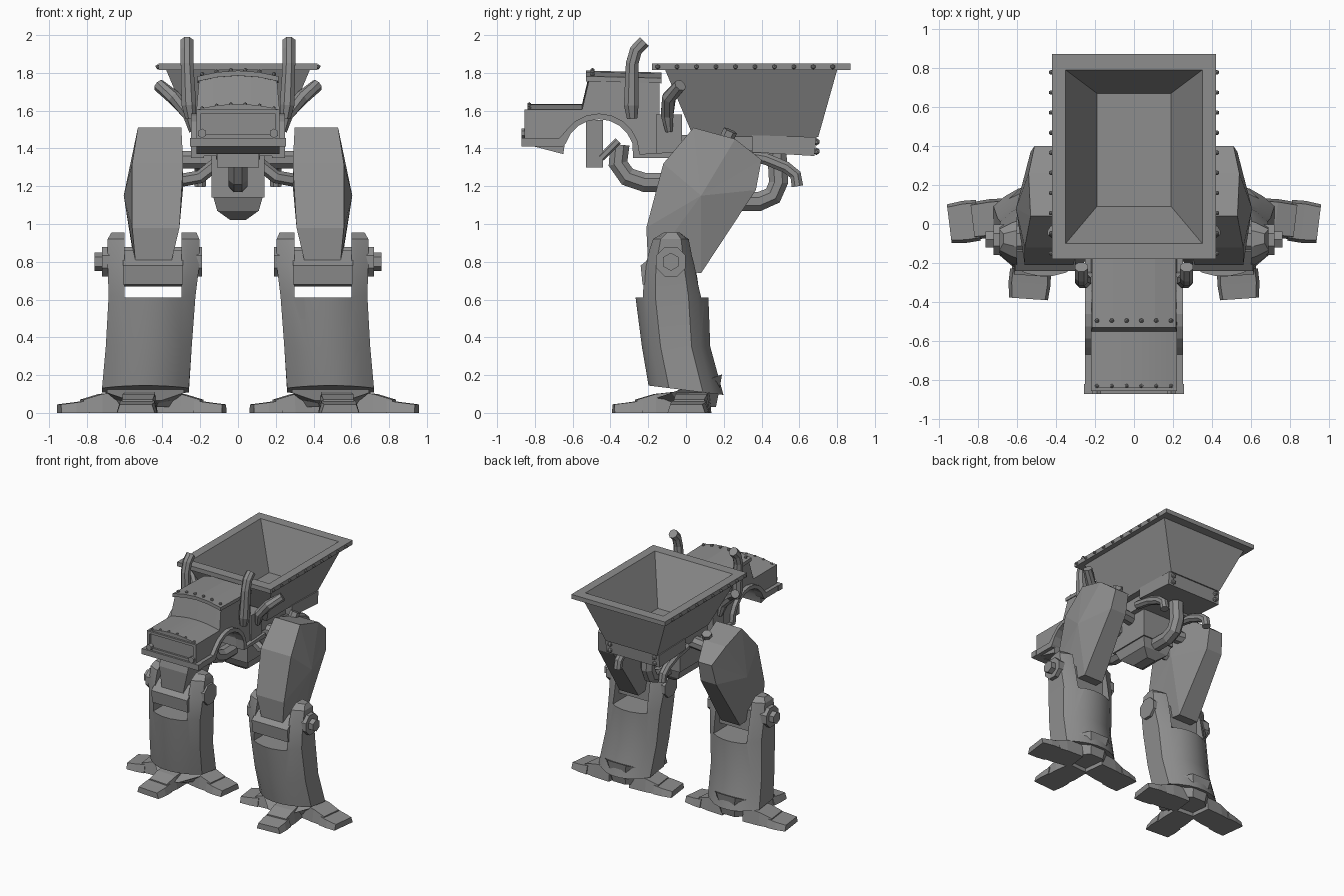
import bpy, bmesh, math
from mathutils import Vector, Matrix

if "Cube" in bpy.data.objects:
    bpy.data.objects.remove(bpy.data.objects["Cube"])

GREY = bpy.data.materials.new("plain_grey")
GREY.use_nodes = True
COLOUR = (0.27, 0.27, 0.27, 1)
GREY.diffuse_color = COLOUR
GREY.node_tree.nodes["Principled BSDF"].inputs["Base Color"].default_value = COLOUR


def finish(name, bm, mirror=False, smooth=False):
    bmesh.ops.recalc_face_normals(bm, faces=bm.faces)
    me = bpy.data.meshes.new(name)
    bm.to_mesh(me)
    bm.free()
    me.materials.append(GREY)
    ob = bpy.data.objects.new(name, me)
    bpy.context.scene.collection.objects.link(ob)
    if smooth:
        bpy.context.view_layer.objects.active = ob
        ob.select_set(True)
        bpy.ops.object.shade_smooth_by_angle(angle=math.radians(28))
        ob.select_set(False)
    if mirror:
        mod = ob.modifiers.new("mirror", "MIRROR")
        mod.use_mirror_merge = False
    return ob


def loft(bm, rings):
    """Skin a list of equal-length point rings and cap both ends."""
    rows = [[bm.verts.new(p) for p in r] for r in rings]
    n = len(rows[0])
    for a, b in zip(rows, rows[1:]):
        for i in range(n):
            j = (i + 1) % n
            bm.faces.new((a[i], a[j], b[j], b[i]))
    bm.faces.new(rows[0])
    bm.faces.new(rows[-1])


def rect(x0, x1, y0, y1, z):
    return [(x0, y0, z), (x1, y0, z), (x1, y1, z), (x0, y1, z)]


def solid(name, rings, **kw):
    bm = bmesh.new()
    loft(bm, rings)
    return finish(name, bm, **kw)


def box(name, x0, x1, y0, y1, z0, z1, **kw):
    return solid(name, [rect(x0, x1, y0, y1, z0), rect(x0, x1, y0, y1, z1)], **kw)


def prism(name, profile, x0, x1, **kw):
    return solid(name, [[(x, y, z) for y, z in profile] for x in (x0, x1)], **kw)


def tube(name, pts, radii, n=8, **kw):
    """Sweep an n-sided section along a path."""
    pts = [Vector(p) for p in pts]
    if not isinstance(radii, (list, tuple)):
        radii = [radii] * len(pts)
    rings = []
    for i, p in enumerate(pts):
        t = (pts[min(i + 1, len(pts) - 1)] - pts[max(i - 1, 0)]).normalized()
        side = Vector((1, 0, 0)) if abs(t.x) < 0.75 else Vector((0, 1, 0))
        u = (side - t * side.dot(t)).normalized()
        v = t.cross(u)
        angles = [2 * math.pi * (k + 0.5) / n for k in range(n)]
        rings.append([p + radii[i] * (u * math.cos(a) + v * math.sin(a)) for a in angles])
    return solid(name, rings, **kw)


def rivets(name, places, r=0.013, **kw):
    bm = bmesh.new()
    for p in places:
        bmesh.ops.create_icosphere(bm, subdivisions=1, radius=r, matrix=Matrix.Translation(p))
    return finish(name, bm, **kw)


# Hopper: one skin from outside base, over the rim, down to the inner floor
solid("hopper", [
    rect(-0.23, 0.23, 0.04, 0.70, 1.46),
    rect(-0.38, 0.38, -0.11, 0.80, 1.815),
    rect(-0.42, 0.42, -0.18, 0.87, 1.815),
    rect(-0.42, 0.42, -0.18, 0.87, 1.85),
    rect(-0.35, 0.35, -0.10, 0.79, 1.85),
    rect(-0.19, 0.19, 0.09, 0.67, 1.50)])
rivets("hopper_rivets", [(0.425, -0.15 + 0.103 * i, 1.832) for i in range(10)], mirror=True)

# Chassis and tail plate
box("chassis", -0.18, 0.18, -0.28, 0.40, 1.36, 1.47)
prism("tail_plate", [(0.35, 1.38), (0.68, 1.36), (0.69, 1.46), (0.35, 1.47)], -0.24, 0.24)
rivets("tail_bolts", [(0.2, 0.69, z) for z in (1.385, 1.435)], r=0.02, mirror=True)
box("cab_back_box", -0.23, 0.23, -0.16, -0.02, 1.36, 1.58)

# Cab body: side profile with wheel arch, crowned across its width
ARCH_Y, ARCH_Z = -0.46, 1.37


def arch(r, n=10):
    return [(ARCH_Y - r * math.cos(math.pi * i / n), ARCH_Z + r * math.sin(math.pi * i / n))
            for i in range(n + 1)]


body = [(-0.84, 1.42)] + arch(0.19) + [(-0.14, 1.36), (-0.14, 1.8), (-0.51, 1.805),
                                       (-0.55, 1.635), (-0.84, 1.635)]
stations = []
for k in range(-4, 5):
    f = k / 4
    ring = []
    for y, z in body:
        half = 0.205 if z > 1.7 else 0.22
        ring.append((f * half, y, z - (0.03 * f * f if z > 1.6 else 0)))
    stations.append(ring)
solid("cab_body", stations, smooth=True)

# Roof visor
solid("roof_visor", [[(f * 0.215, y, z - 0.03 * f * f) for y, z in
                      ((-0.53, 1.785), (-0.53, 1.812), (-0.13, 1.802), (-0.13, 1.775))]
                     for f in (-1, -0.5, 0, 0.5, 1)])
rivets("roof_rivets", [(x, -0.495, 1.815 - 0.6 * x * x) for x in
                       [-0.19 + 0.076 * i for i in range(6)]])
rivets("hood_rivets", [(x, -0.83, 1.635 - 0.6 * x * x) for x in
                       [-0.19 + 0.076 * i for i in range(6)]], r=0.011)

# Fender strip: skirt, arch and running board
outer = [(-0.86, 1.455), (-0.67, 1.455)] + arch(0.215)[2:] + [(0.0, 1.385)]
inner = [(0.0, 1.35), (-0.28, 1.35)] + arch(0.185)[::-1][1:-1] + [(-0.65, 1.41), (-0.86, 1.41)]
prism("fender", outer + inner, 0.18, 0.25, mirror=True)
box("bumper", -0.255, 0.255, -0.87, -0.82, 1.41, 1.455)

# Grille frame and lamps
for label, z0, z1 in (("top", 1.585, 1.605), ("bottom", 1.455, 1.475)):
    box("grille_" + label, -0.22, 0.22, -0.855, -0.83, z0, z1)
box("grille_side", 0.195, 0.22, -0.855, -0.83, 1.47, 1.59, mirror=True)
tube("front_bolt", [(0.19, -0.84, 1.48), (0.19, -0.872, 1.48)], 0.025, n=6, mirror=True)

# Exhaust stacks and slanted side pipes
tube("exhaust_stack", [(0.25, -0.285, 1.56), (0.26, -0.29, 1.63), (0.27, -0.285, 1.85),
                       (0.27, -0.265, 1.92), (0.27, -0.22, 1.966)],
     [0.03, 0.042, 0.036, 0.036, 0.036], mirror=True)
tube("side_pipe", [(0.24, -0.09, 1.49), (0.26, -0.10, 1.58), (0.34, -0.09, 1.67),
                   (0.42, -0.03, 1.735)], [0.02, 0.036, 0.038, 0.034], mirror=True)

# Underbody: engine block, pelvis and hoses
box("engine_block", -0.11, 0.11, -0.53, -0.44, 1.30, 1.55)
tube("engine_stay", [(0.1, -0.45, 1.35), (0.1, -0.36, 1.44)], 0.02, n=6, mirror=True)
box("pelvis", -0.14, 0.14, -0.08, 0.28, 1.14, 1.38)
solid("pelvis_keel", [rect(-0.13, 0.13, -0.06, 0.27, 1.14), rect(-0.11, 0.11, -0.03, 0.25, 1.07),
                      rect(-0.04, 0.04, 0.04, 0.2, 1.02)])
tube("front_hose", [(0, -0.35, 1.42), (0, -0.36, 1.32), (0, -0.31, 1.25), (0, -0.22, 1.22),
                    (0, -0.05, 1.22)], 0.055)
tube("rear_hose", [(0, 0.48, 1.40), (0, 0.49, 1.22), (0, 0.46, 1.15), (0, 0.39, 1.12),
                   (0, 0.26, 1.12)], 0.055)
tube("tail_pipe", [(0.2, 0.28, 1.37), (0.2, 0.42, 1.345), (0.2, 0.53, 1.30), (0.2, 0.58, 1.26),
                   (0.2, 0.59, 1.20)], 0.033, mirror=True)
tube("hip_arm", [(0.08, 0.12, 1.34), (0.36, 0.16, 1.34)], 0.05, mirror=True)
tube("hip_strut", [(0.10, 0.0, 1.33), (0.2, 0.0, 1.25), (0.36, 0.04, 1.22)], 0.035, n=6, mirror=True)
tube("hip_bolt", [(0.34, 0.21, 1.44), (0.35, 0.235, 1.495)], 0.038, n=6, mirror=True)

# Thigh: (y, z, inner x, outer x) around the side outline, outer side peaked
outline = [(0.04, 1.51, 0.30, 0.53), (0.26, 1.45, 0.34, 0.54), (0.40, 1.34, 0.39, 0.51),
           (0.37, 1.18, 0.39, 0.53), (0.08, 0.74, 0.37, 0.54), (-0.20, 0.77, 0.36, 0.54),
           (-0.21, 0.98, 0.31, 0.56), (-0.12, 1.32, 0.29, 0.56)]
bm = bmesh.new()
inside = [bm.verts.new((a, y, z)) for y, z, a, b in outline]
outside = [bm.verts.new((b, y, z)) for y, z, a, b in outline]
peaks = [bm.verts.new((0.29, 0.08, 1.2)), bm.verts.new((0.605, 0.08, 1.15))]
for i in range(len(outline)):
    j = (i + 1) % len(outline)
    bm.faces.new((inside[i], inside[j], outside[j], outside[i]))
    bm.faces.new((inside[i], inside[j], peaks[0]))
    bm.faces.new((outside[i], outside[j], peaks[1]))
finish("thigh", bm, mirror=True)

# Shin: curved front and back, flat sides, slotted at the knee
arc = [-1, -0.75, -0.45, -0.15, 0.15, 0.45, 0.75, 1]


def shin_ring(z, x0, x1, y0, y1, tilt=0.0):
    cx, hx, cy, hy = (x0 + x1) / 2, (x1 - x0) / 2, (y0 + y1) / 2, (y1 - y0) / 2
    half = [(u, -0.45 - 0.55 * (1 - abs(u) ** 2.2)) for u in arc]
    pts = half + [(-u, -v) for u, v in half]
    return [(cx + hx * u, cy + hy * v, z - tilt * v) for u, v in pts]


shin = solid("shin", [
    shin_ring(0.12, 0.26, 0.72, -0.20, 0.20, 0.025),
    shin_ring(0.35, 0.245, 0.70, -0.235, 0.13),
    shin_ring(0.62, 0.225, 0.685, -0.27, 0.12),
    shin_ring(0.78, 0.205, 0.69, -0.25, 0.08),
    shin_ring(0.92, 0.205, 0.69, -0.20, 0.04),
    shin_ring(0.955, 0.22, 0.67, -0.13, -0.02)], smooth=True)
slot = box("knee_slot_cutter", 0.30, 0.60, -0.6, 0.6, 0.61, 1.2)
slot.hide_render = True
slot.hide_viewport = True
cut = shin.modifiers.new("slot", "BOOLEAN")
cut.operation, cut.object = "DIFFERENCE", slot
shin.modifiers.new("mirror", "MIRROR").use_mirror_merge = False

# Knee joint
tube("knee_axle", [(0.19, -0.08, 0.80), (0.72, -0.08, 0.80)], 0.085, mirror=True)
tube("knee_nut", [(0.70, -0.08, 0.80), (0.76, -0.08, 0.80)], 0.048, n=6, mirror=True)
prism("knee_guard", [(-0.23, 0.68), (-0.24, 0.78), (-0.14, 0.86), (0.0, 0.84), (0.0, 0.67)],
      0.29, 0.61, mirror=True)

# Ankle and three splayed toes
tube("ankle", [(0.49, 0.02, 0.03), (0.49, 0.02, 0.08), (0.49, 0.0, 0.135)],
     [0.15, 0.17, 0.22], mirror=True)
for label, deg in (("outer", -7), ("front", -86), ("inner", 187)):
    turn = Matrix.Translation((0.51, 0.055, 0)) @ Matrix.Rotation(math.radians(deg), 4, "Z")
    for part, steps in (("base", ((0.08, 0.09, 0.115), (0.22, 0.10, 0.10), (0.32, 0.095, 0.07))),
                        ("tip", ((0.29, 0.105, 0.065), (0.36, 0.108, 0.055), (0.44, 0.10, 0.045)))):
        rings = [[turn @ Vector(p) for p in ((d, -w, 0), (d, w, 0), (d, w * 0.85, h), (d, -w * 0.85, h))]
                 for d, w, h in steps]
        solid(label + "_toe_" + part, rings, mirror=True)
